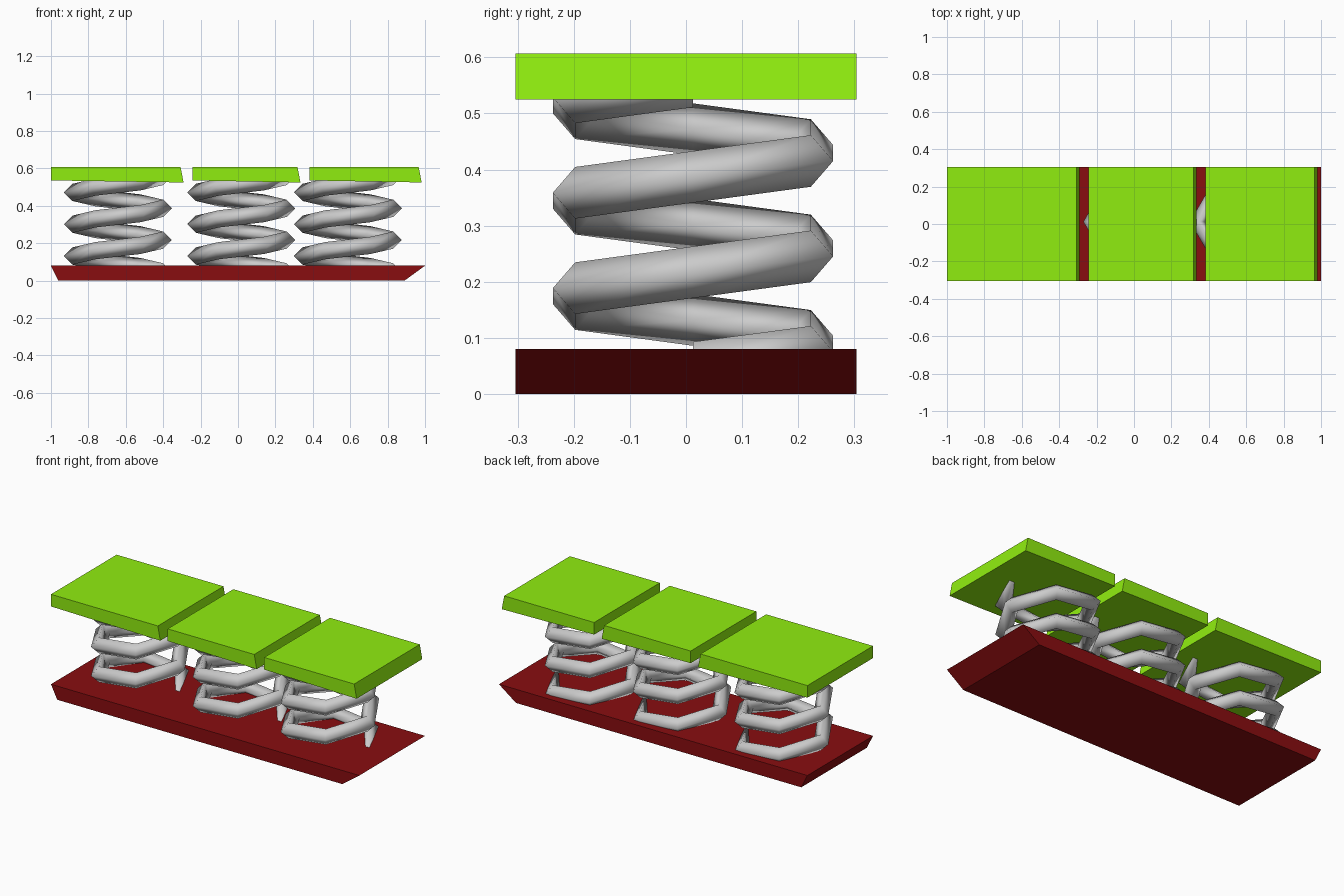
import bpy, bmesh, math

if "Cube" in bpy.data.objects:
    bpy.data.objects.remove(bpy.data.objects["Cube"])

HALF_DEPTH = 0.304


def material(name, color):
    m = bpy.data.materials.new(name)
    m.diffuse_color = color
    m.use_nodes = True
    m.node_tree.nodes["Principled BSDF"].inputs["Base Color"].default_value = m.diffuse_color
    return m


def add_object(name, bm, mat=None):
    bmesh.ops.recalc_face_normals(bm, faces=bm.faces[:])
    mesh = bpy.data.meshes.new(name)
    bm.to_mesh(mesh)
    bm.free()
    obj = bpy.data.objects.new(name, mesh)
    bpy.context.collection.objects.link(obj)
    if mat:
        mesh.materials.append(mat)
    return obj


def slab(name, profile, mat):
    """Front profile (x, z) extruded through the depth."""
    bm = bmesh.new()
    face = bm.faces.new([bm.verts.new((x, -HALF_DEPTH, z)) for x, z in profile])
    ext = bmesh.ops.extrude_face_region(bm, geom=[face])
    moved = [v for v in ext["geom"] if isinstance(v, bmesh.types.BMVert)]
    bmesh.ops.translate(bm, verts=moved, vec=(0, 2 * HALF_DEPTH, 0))
    return add_object(name, bm, mat)


def spring(name, cx, cy=0.0125, radius=0.2425, wire=0.046,
           z0=0.047, pitch=0.17, turns=3, steps=6):
    """Six-step helix with a diamond wire section."""
    bm = bmesh.new()
    rings = []
    for i in range(turns * steps + 1):
        a = math.tau * i / steps
        z = z0 + pitch * i / steps
        ring = []
        for k in range(4):
            t = math.tau * k / 4
            r = radius + wire * math.cos(t)
            ring.append(bm.verts.new((cx + r * math.cos(a), cy + r * math.sin(a),
                                      z + wire * math.sin(t))))
        rings.append(ring)
    for a, b in zip(rings, rings[1:]):
        for k in range(4):
            n = (k + 1) % 4
            bm.faces.new((a[k], a[n], b[n], b[k]))
    bm.faces.new(rings[0])
    bm.faces.new(rings[-1])
    obj = add_object(name, bm)
    obj.data.shade_smooth()
    return obj


red = material("dark_red", (0.25, 0.004, 0.005, 1))
green = material("lime_green", (0.28, 0.85, 0.005, 1))

# Base plate with slanted ends
slab("base", [(-0.96, 0), (0.89, 0), (1, 0.08), (-1, 0.08)], red)

# Top plates: left x, top right x, bottom right x; and spring centre
parts = [("left", -1.0, -0.307, -0.291, -0.6425),
         ("middle", -0.243, 0.318, 0.334, 0.0175),
         ("right", 0.383, 0.966, 0.982, 0.5875)]
for side, xl, xt, xb, cx in parts:
    slab(side + "_top_plate",
         [(xl, 0.536), (xb, 0.525), (xt, 0.607), (xl, 0.607)], green)
    spring(side + "_spring", cx)
